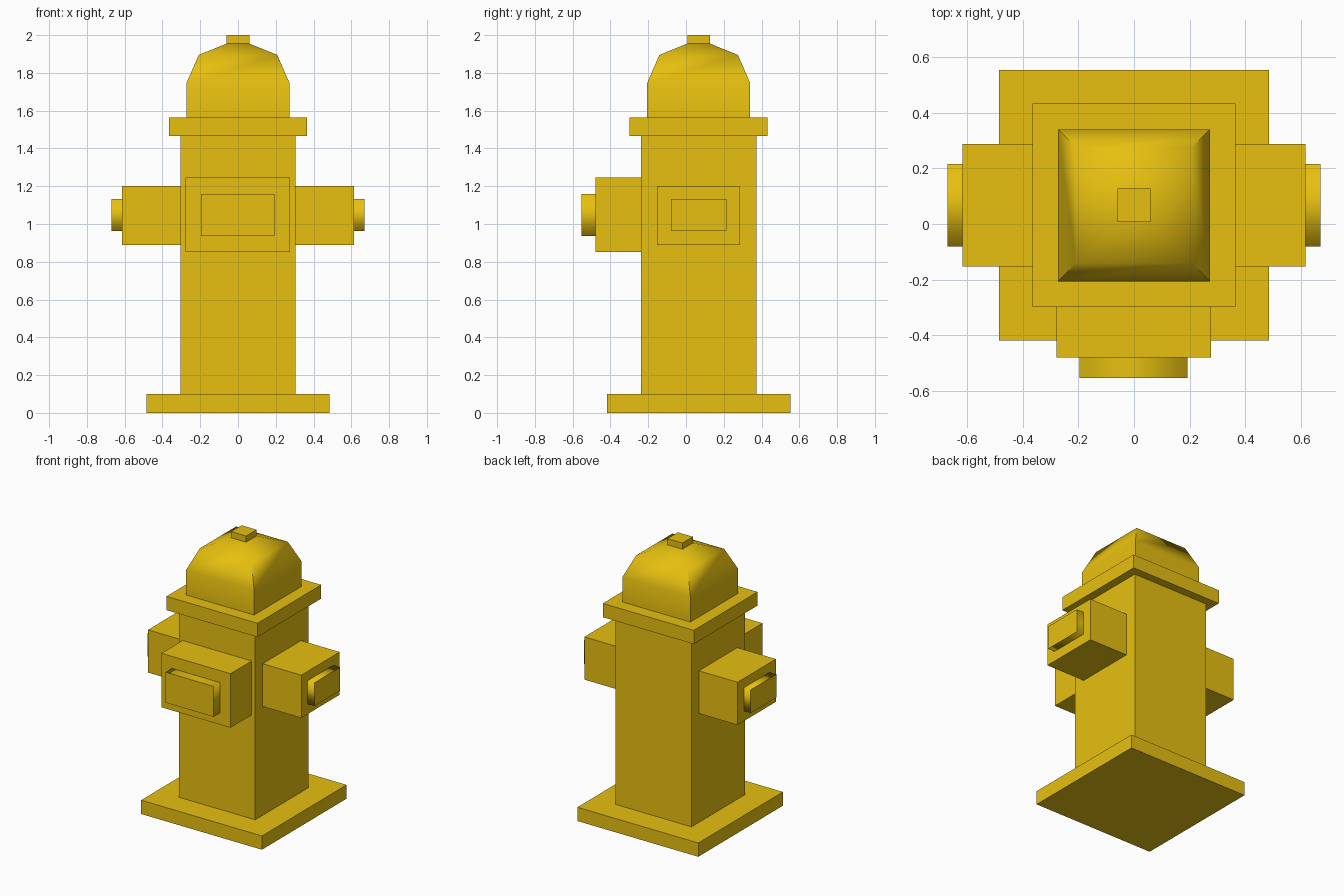
import bpy, bmesh, math
from mathutils import Vector

if "Cube" in bpy.data.objects:
    bpy.data.objects.remove(bpy.data.objects["Cube"])

CY = 0.067  # the post sits slightly behind the origin

yellow = bpy.data.materials.new("yellow_paint")
yellow.diffuse_color = (0.8, 0.53, 0.005, 1)
yellow.use_nodes = True
yellow.node_tree.nodes["Principled BSDF"].inputs["Base Color"].default_value = yellow.diffuse_color


def loft(name, axis, rings, smooth=None):
    """Stack rectangular rings along an axis.
    Each ring: (position, (min_u, max_u), (min_v, max_v)); u, v = the other axes in order."""
    bm = bmesh.new()
    others = [i for i in range(3) if i != axis]
    loops = []
    for pos, u, v in rings:
        loop = []
        for a, b in ((0, 0), (1, 0), (1, 1), (0, 1)):
            co = Vector()
            co[axis], co[others[0]], co[others[1]] = pos, u[a], v[b]
            loop.append(bm.verts.new(co))
        loops.append(loop)
    for lo, hi in zip(loops, loops[1:]):
        for i in range(4):
            j = (i + 1) % 4
            f = bm.faces.new((lo[i], lo[j], hi[j], hi[i]))
            f.smooth = smooth == "sides"
    bm.faces.new(loops[0])
    bm.faces.new(loops[-1])
    bmesh.ops.recalc_face_normals(bm, faces=bm.faces[:])
    me = bpy.data.meshes.new(name)
    bm.to_mesh(me)
    bm.free()
    me.materials.append(yellow)
    ob = bpy.data.objects.new(name, me)
    bpy.context.collection.objects.link(ob)
    if smooth == "angle":
        bpy.ops.object.select_all(action='DESELECT')
        ob.select_set(True)
        bpy.context.view_layer.objects.active = ob
        bpy.ops.object.shade_smooth_by_angle(angle=math.radians(60))
    return ob


def square(z, r):
    return (z, (-r, r), (CY - r, CY + r))


# Post: foot plate, column, collar, domed bonnet and top nut
loft("base_plate", 2, [square(0, 0.485), square(0.10, 0.485)])
loft("column", 2, [square(0.10, 0.305), square(1.465, 0.305)])
loft("collar", 2, [square(1.465, 0.365), square(1.565, 0.365)])
loft("bonnet", 2, [square(1.565, 0.273), square(1.745, 0.273),
                   square(1.895, 0.208), square(1.955, 0.06)], "angle")
loft("top_nut", 2, [square(1.955, 0.06), square(2.0, 0.06)])

# Side outlets with caps, one on each side
for side, s in (("left", -1), ("right", 1)):
    y, z = (-0.153, 0.287), (0.89, 1.20)
    loft(side + "_outlet", 0, [(s * 0.305, y, z), (s * 0.615, y, z)])
    y, z = (-0.08, 0.215), (0.963, 1.132)
    loft(side + "_outlet_cap", 0, [(s * 0.615, y, z), (s * 0.67, y, z)], "sides")

# Large front outlet with cap
x, z = (-0.278, 0.276), (0.853, 1.245)
loft("front_outlet", 1, [(-0.238, x, z), (-0.48, x, z)])
x, z = (-0.195, 0.192), (0.937, 1.158)
loft("front_outlet_cap", 1, [(-0.48, x, z), (-0.553, x, z)], "sides")
